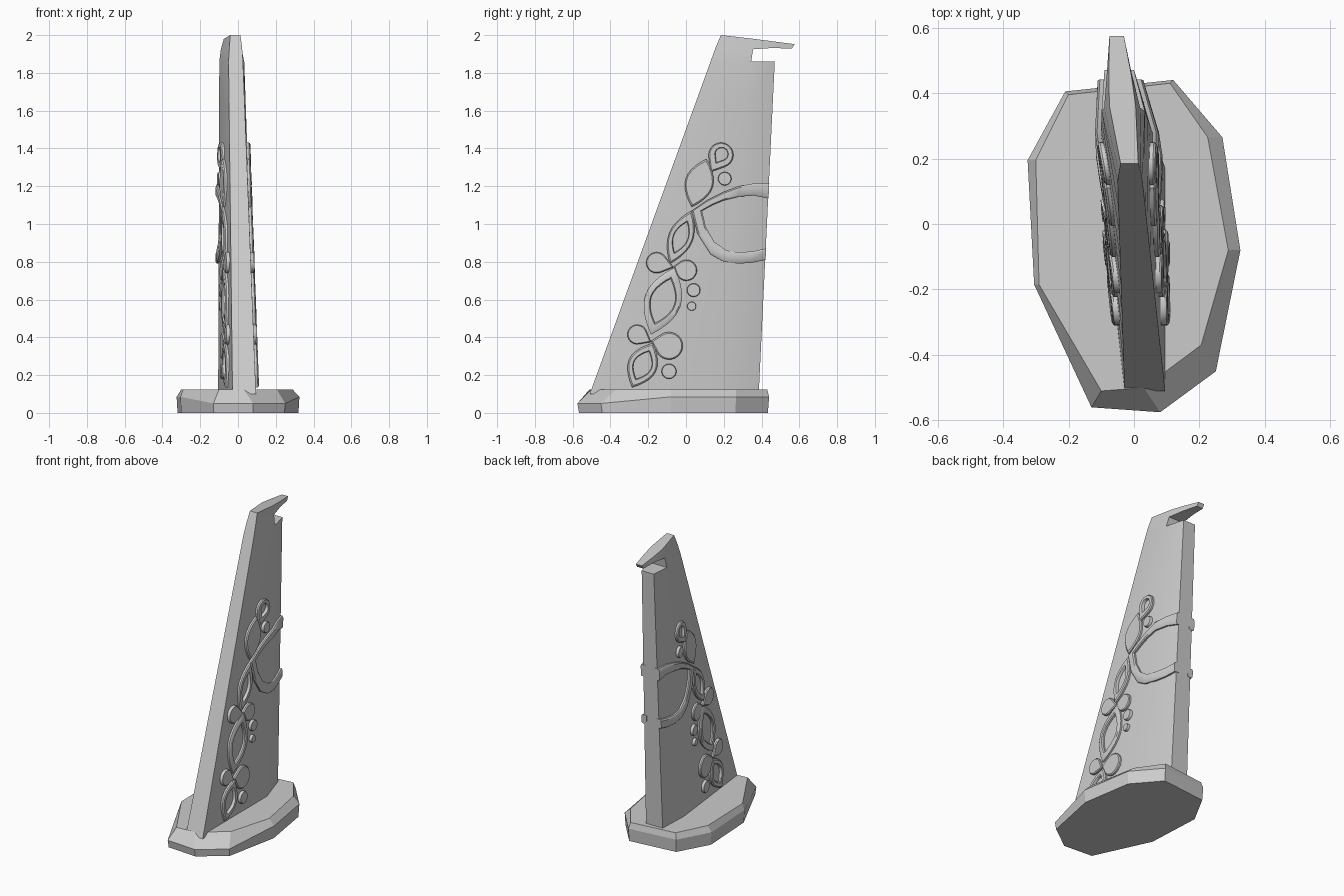
import bpy, bmesh, math
from mathutils import Vector

if "Cube" in bpy.data.objects:
    bpy.data.objects.remove(bpy.data.objects["Cube"])

grey = bpy.data.materials.new("plain grey")
grey.diffuse_color = (0.6, 0.6, 0.6, 1)
grey.use_nodes = True
grey.node_tree.nodes["Principled BSDF"].inputs["Base Color"].default_value = grey.diffuse_color


def finish(name, bm, smooth=None):
    bmesh.ops.recalc_face_normals(bm, faces=bm.faces)
    me = bpy.data.meshes.new(name)
    bm.to_mesh(me)
    bm.free()
    ob = bpy.data.objects.new(name, me)
    bpy.context.collection.objects.link(ob)
    me.materials.append(grey)
    if smooth:
        bpy.ops.object.select_all(action='DESELECT')
        ob.select_set(True)
        bpy.context.view_layer.objects.active = ob
        bpy.ops.object.shade_smooth_by_angle(angle=math.radians(smooth))
    return ob


def bridge(bm, a, b):
    n = len(a)
    for i in range(n):
        bm.faces.new((a[i], a[(i + 1) % n], b[(i + 1) % n], b[i]))


# Faceted stone base
outer = [(-.21, .405), (.12, .44), (.27, .265), (.325, -.08), (.25, -.45),
         (.08, -.575), (-.13, -.56), (-.305, -.185), (-.325, .195)]
inner = [(-.20, .395), (.11, .43), (.225, .265), (.288, -.08), (.205, -.37),
         (.03, -.50), (-.1, -.51), (-.29, -.185), (-.30, .195)]
bm = bmesh.new()
low = [bm.verts.new((x * .985, y * .985, 0)) for x, y in outer]
mid = [bm.verts.new((x, y, .05 if y < -.4 else .085)) for x, y in outer]
top = [bm.verts.new((x, y, .125)) for x, y in inner]
bridge(bm, low, mid)
bridge(bm, mid, top)
bm.faces.new(low)
bm.faces.new(top)
finish("base", bm)


# Blade cross-section: front, middle and back columns of (y, centre x, half thickness)
def lerp(a, b, t):
    return a + (b - a) * t


LOW = [(-.51, .033, .062), (.17, -.005, .100), (.385, -.035, .062)]
HIGH = [(.13, -.012, .038), (.345, -.033, .066), (.47, -.045, .045)]


def section(z):
    t = (z - .1) / 1.76
    return [tuple(lerp(p, q, t) for p, q in zip(a, b)) for a, b in zip(LOW, HIGH)]


def surface(side, y, z):
    f, m, b = section(z)
    p, q = (f, m) if y < m[0] else (m, b)
    t = max(0, min(1, (y - p[0]) / (q[0] - p[0])))
    return lerp(p[1], q[1], t) + side * lerp(p[2], q[2], t)


# Blade with the hooked top: (y, z, centre, half) points joined by cells
pts, cells = [], []
ROWS = 8
for i in range(ROWS + 1):
    z = lerp(.1, 1.86, i / ROWS)
    pts += [(y, z, c, h) for y, c, h in section(z)]
    if i:
        k = 3 * i
        cells += [(k - 3, k - 2, k + 1, k), (k - 2, k - 1, k + 2, k + 1)]
k = len(pts)
pts += [(.155, 1.93, -.012, .034), (.355, 1.925, -.036, .055),
        (.185, 2.0, -.014, .027), (.36, 1.98, -.035, .040),
        (.46, 1.932, -.045, .038), (.46, 1.967, -.043, .034),
        (.56, 1.928, -.052, .024), (.575, 1.952, -.053, .022)]
cells += [(k - 3, k - 2, k + 1, k), (k, k + 1, k + 3, k + 2),
          (k + 1, k + 4, k + 5, k + 3), (k + 4, k + 6, k + 7, k + 5)]
bm = bmesh.new()
skin = {s: [bm.verts.new((c + s * h, y, z)) for y, z, c, h in pts] for s in (-1, 1)}
edges = {}
for cell in cells:
    for s in (-1, 1):
        bm.faces.new([skin[s][i] for i in cell])
    for i in range(4):
        e = (cell[i], cell[(i + 1) % 4])
        edges.setdefault(frozenset(e), []).append(e)
for users in edges.values():
    if len(users) == 1:
        a, b = users[0]
        bm.faces.new((skin[-1][a], skin[-1][b], skin[1][b], skin[1][a]))
finish("blade", bm, 20)


# Outlines for the raised ornament, in (y, z)
def circle(cy, cz, r, n=16):
    return [Vector((cy + r * math.cos(2 * math.pi * i / n),
                    cz + r * math.sin(2 * math.pi * i / n))) for i in range(n)]


def drop(tip, centre, r, n=18):
    t, c = Vector(tip), Vector(centre)
    d = t - c
    a0 = math.atan2(d.y, d.x)
    open_a = math.acos(min(.99, r / d.length))
    arc = [a0 + lerp(open_a, 2 * math.pi - open_a, i / n) for i in range(n + 1)]
    return [t] + [c + r * Vector((math.cos(a), math.sin(a))) for a in arc]


def leaf(a, b, w, n=10):
    a, b = Vector(a), Vector(b)
    d = (b - a).normalized()
    side = Vector((-d.y, d.x)) * w / 2
    up = [a.lerp(b, i / n) + side * math.sin(math.pi * i / n) ** .9 for i in range(n)]
    down = [a.lerp(b, 1 - i / n) - side * math.sin(math.pi * i / n) ** .9 for i in range(n)]
    return up + down


def scaled(loop, f):
    c = sum(loop, Vector((0, 0))) / len(loop)
    return [c + (p - c) * f for p in loop]


H = .018


def raised(name, loop, hole=0):
    """Raised plate, or a ring when hole gives the inner scale, on both sides."""
    bm = bmesh.new()
    for s in (-1, 1):
        def ring(f, h):
            return [bm.verts.new((surface(s, p.x, p.y) + s * h, p.x, p.y))
                    for p in scaled(loop, f)]
        steps = [(1, -.02), (1, H * .65), (.91, H)]
        if hole:
            steps += [(hole + .05, H), (hole, H * .65), (hole, -.02)]
        rings = [ring(*st) for st in steps]
        for a, b in zip(rings, rings[1:]):
            bridge(bm, a, b)
        if hole:
            bridge(bm, rings[-1], rings[0])
        else:
            bm.faces.new(rings[-1])
    finish(name, bm, 35)


for name, a, b, w, hole in [
        ("lower_leaf", (-.285, .135), (-.175, .37), .155, .62),
        ("large_leaf", (-.185, .415), (-.06, .77), .195, .66),
        ("small_leaf", (-.085, .79), (.03, 1.07), .13, .58),
        ("upper_leaf", (.03, 1.09), (.11, 1.345), .15, 0)]:
    raised(name, leaf(a, b, w), hole)

for i, (cy, cz, r) in enumerate([(-.09, .22, .04), (.04, .65, .036),
                                 (.03, .565, .024), (.205, 1.24, .036)]):
    raised(f"bead_{i + 1}", circle(cy, cz, r))

for name, tip, c, r, hole in [
        ("lower_right_petal", (-.185, .38), (-.09, .355), .073, 0),
        ("lower_left_petal", (-.185, .375), (-.258, .415), .052, 0),
        ("middle_right_petal", (-.065, .775), (.002, .755), .056, 0),
        ("middle_left_petal", (-.065, .77), (-.155, .795), .056, 0),
        ("top_drop", (.13, 1.275), (.185, 1.365), .066, .5)]:
    raised(name, drop(tip, c, r), hole)

# Wide loop that wraps toward the back edge, as (outer, inner) point pairs
band = [((.455, 1.215), (.455, 1.135)), ((.36, 1.215), (.36, 1.15)),
        ((.28, 1.20), (.28, 1.145)), ((.20, 1.17), (.20, 1.125)),
        ((.11, 1.125), (.14, 1.10)), ((.03, 1.07), (.085, 1.07)),
        ((.06, .95), (.105, .985)), ((.13, .84), (.15, .905)),
        ((.20, .80), (.215, .86)), ((.28, .79), (.28, .85)),
        ((.35, .795), (.35, .855)), ((.435, .81), (.435, .87))]
bm = bmesh.new()
for s in (-1, 1):
    rows = []
    for o, i in band:
        o, i = Vector(o), Vector(i)
        row = []
        for f, h in [(0, -.02), (0, H * .65), (.15, H), (.85, H), (1, H * .65), (1, -.02)]:
            p = o.lerp(i, f)
            y = min(p.x, section(p.y)[2][0] + .002)
            row.append(bm.verts.new((surface(s, y, p.y) + s * h, y, p.y)))
        rows.append(row)
    for a, b in zip(rows, rows[1:]):
        bridge(bm, a, b)
    bm.faces.new(rows[0])
    bm.faces.new(rows[-1])
finish("wide_loop", bm, 35)
